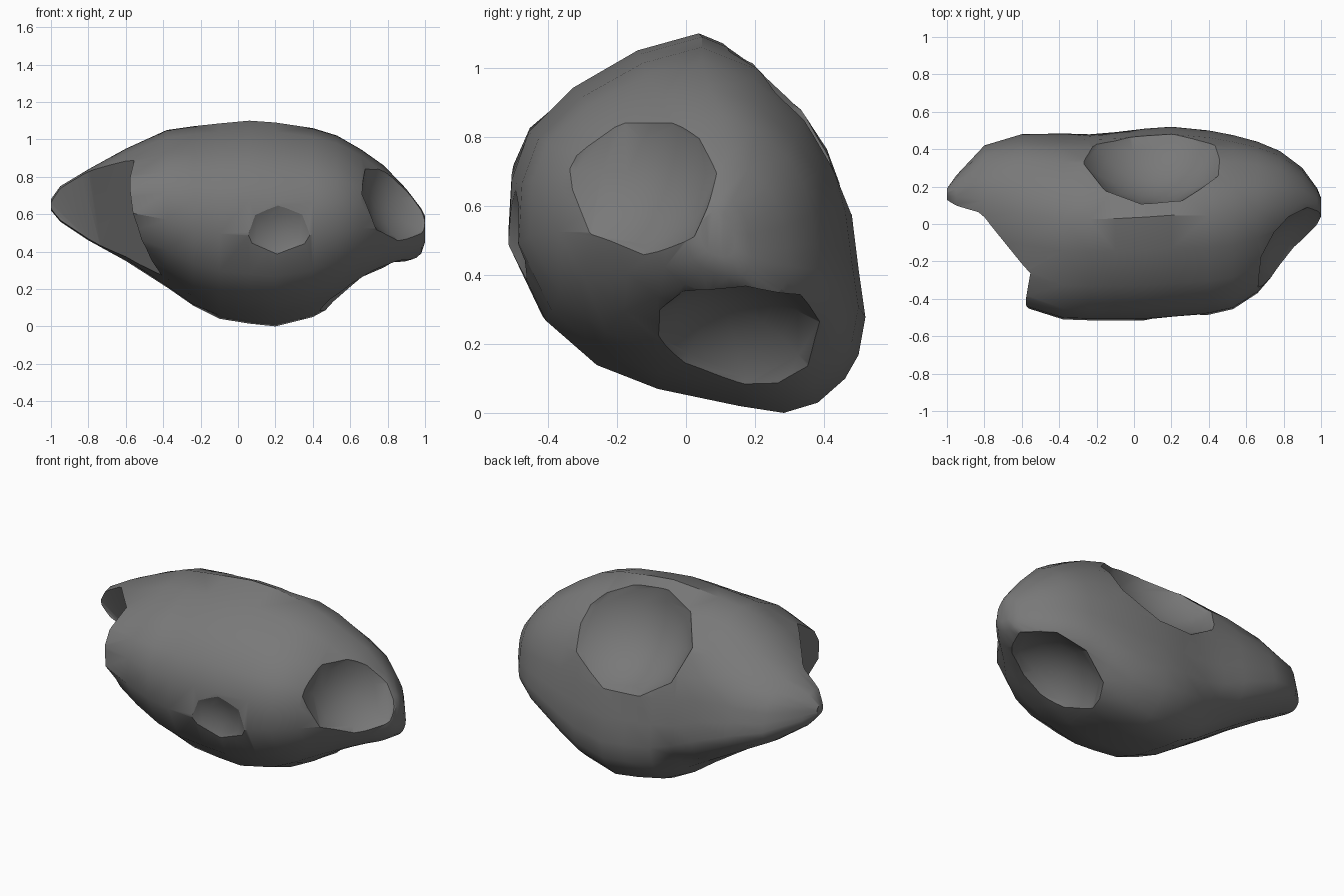
import bpy
import bmesh
import math
from mathutils import Matrix, Vector

old = bpy.data.objects.get("Cube")
if old:
    bpy.data.objects.remove(old, do_unlink=True)

# Single rock colour
stone = bpy.data.materials.new("dark_grey_stone")
stone.use_nodes = True
GREY = (0.19, 0.19, 0.19, 1.0)
stone.diffuse_color = GREY
shader = next(n for n in stone.node_tree.nodes if n.type == 'BSDF_PRINCIPLED')
shader.inputs["Base Color"].default_value = GREY
shader.inputs["Roughness"].default_value = 0.9

# Lopsided egg cross-section (y, z), fitted into each station's bounds
PROFILE = [(.52, .28), (.5, .42), (.48, .58), (.44, .73), (.36, .88), (.21, 1.03),
           (.04, 1.1), (-.14, 1.05), (-.33, .94), (-.46, .81), (-.51, .67),
           (-.52, .48), (-.42, .27), (-.27, .14), (-.09, .07), (.15, .02),
           (.28, 0), (.38, .03), (.46, .1), (.5, .17)]

# Stations along the length: x, y min, y max, z min, z max
STATIONS = [(-1, .13, .19, .62, .68), (-.95, .02, .26, .56, .75),
            (-.8, -.22, .42, .46, .84), (-.6, -.44, .48, .35, .95),
            (-.38, -.51, .485, .2, 1.05), (-.24, -.515, .49, .1, 1.07),
            (-.1, -.515, .495, .04, 1.085), (.06, -.515, .51, .015, 1.1),
            (.2, -.505, .52, 0, 1.09), (.4, -.485, .5, .05, 1.06),
            (.53, -.455, .475, .12, 1.02), (.66, -.37, .44, .2, .945),
            (.78, -.23, .39, .26, .86), (.9, -.1, .3, .32, .735),
            (.98, 0, .19, .39, .63), (1, .04, .14, .45, .59)]


def link_mesh(name, bm):
    mesh = bpy.data.meshes.new(name)
    bmesh.ops.recalc_face_normals(bm, faces=bm.faces[:])
    bm.to_mesh(mesh)
    bm.free()
    obj = bpy.data.objects.new(name, mesh)
    bpy.context.collection.objects.link(obj)
    return obj


def loft_body():
    """Skin the rings into one closed boulder."""
    bm = bmesh.new()
    rings = []
    for x, y0, y1, z0, z1 in STATIONS:
        ring = []
        for py, pz in PROFILE:
            y = y0 + (y1 - y0) * (py + .52) / 1.04
            z = z0 + (z1 - z0) * pz / 1.1
            ring.append(bm.verts.new((x, y, z)))
        rings.append(ring)
    count = len(PROFILE)
    for a, b in zip(rings, rings[1:]):
        for i in range(count):
            j = (i + 1) % count
            bm.faces.new((a[i], a[j], b[j], b[i]))
    bm.faces.new(rings[0])
    bm.faces.new(rings[-1])

    # Soft hollow low on the back
    hollow, core = Vector((-.26, .4, .2)), Vector((-.1, 0, .55))
    for v in bm.verts:
        fall = math.exp(-((v.co - hollow).length / .13) ** 2)
        v.co += (core - v.co).normalized() * .07 * fall

    bmesh.ops.triangulate(bm, faces=bm.faces[:])
    return link_mesh("asteroid_body", bm)


def carve(body, name, bm):
    """Subtract a closed cutter from the body and discard it."""
    cutter = link_mesh(name, bm)
    cutter.hide_render = True
    mod = body.modifiers.new(name, 'BOOLEAN')
    mod.operation = 'DIFFERENCE'
    mod.solver = 'EXACT'
    mod.object = cutter
    bpy.context.view_layer.update()
    evaluated = body.evaluated_get(bpy.context.evaluated_depsgraph_get())
    carved = bpy.data.meshes.new_from_object(evaluated)
    body.modifiers.remove(mod)
    body.data = carved
    bpy.data.objects.remove(cutter, do_unlink=True)


def carve_bowl(body, name, centre, facing, radius, sides):
    """Scoop a shallow round crater; return the ball for the rim test."""
    turn = Vector(facing).to_track_quat('Z', 'Y')
    place = Matrix.LocRotScale(Vector(centre), turn, None)
    bm = bmesh.new()
    bmesh.ops.create_uvsphere(bm, u_segments=sides, v_segments=18, radius=radius)
    bmesh.ops.transform(bm, matrix=place, verts=bm.verts[:])
    carve(body, name, bm)
    return Vector(centre), radius


body = loft_body()

# Big angular bite out of the front right end: inner corners, then outer ones
BITE = [(-.56, -.27, .91), (-.4, -.1, .24), (-.73, .2, .4), (-.8, .03, .84),
        (-1, .13, .66), (-.6, -.31, 1.02), (-.88, 0, 1), (-1.15, .1, .75),
        (-1.15, .05, .5), (-.95, 0, .1), (-.45, -.4, 0), (-.6, -.8, .24),
        (-.72, -.8, .95), (-1.2, -.8, .2), (-1.2, -.8, 1)]
bm = bmesh.new()
for p in BITE:
    bm.verts.new(p)
hull = bmesh.ops.convex_hull(bm, input=bm.verts[:])
loose = [v for v in bm.verts if not v.link_faces]
bmesh.ops.delete(bm, geom=loose, context='VERTS')
carve(body, "right_end_bite", bm)

# Round craters: ball centre, facing, ball radius, sides
CRATERS = {
    "left_end_crater": ((1.08, -.3, .77), (.76, -.6, .2), .425, 8),
    "underside_crater": ((.84, .15, -.04), (.5, .1, -.85), .425, 9),
    "upper_back_crater": ((.11, .59, 1.04), (.12, .8, .56), .49, 9),
    "small_front_crater": ((.25, -.84, .47), (.1, -.98, -.15), .39, 6),
}
balls = [carve_bowl(body, crater, *spec) for crater, spec in CRATERS.items()]


def on_rim(edge):
    """Sharply convex edge, or a convex one lying on a crater ball."""
    if not edge.is_manifold:
        return False
    angle = math.degrees(edge.calc_face_angle_signed(0))
    touching = any(all((v.co - c).length < r * 1.01 for v in edge.verts)
                   for c, r in balls)
    return angle > 36 or (angle > 12 and touching)


# Smooth shading everywhere, with crisp crater rims
bm = bmesh.new()
bm.from_mesh(body.data)
bmesh.ops.remove_doubles(bm, verts=bm.verts[:], dist=.0005)
bm.normal_update()
for f in bm.faces:
    f.smooth = True
    f.material_index = 0
for e in bm.edges:
    e.smooth = not on_rim(e)
bm.to_mesh(body.data)
bm.free()
body.data.materials.clear()
body.data.materials.append(stone)
